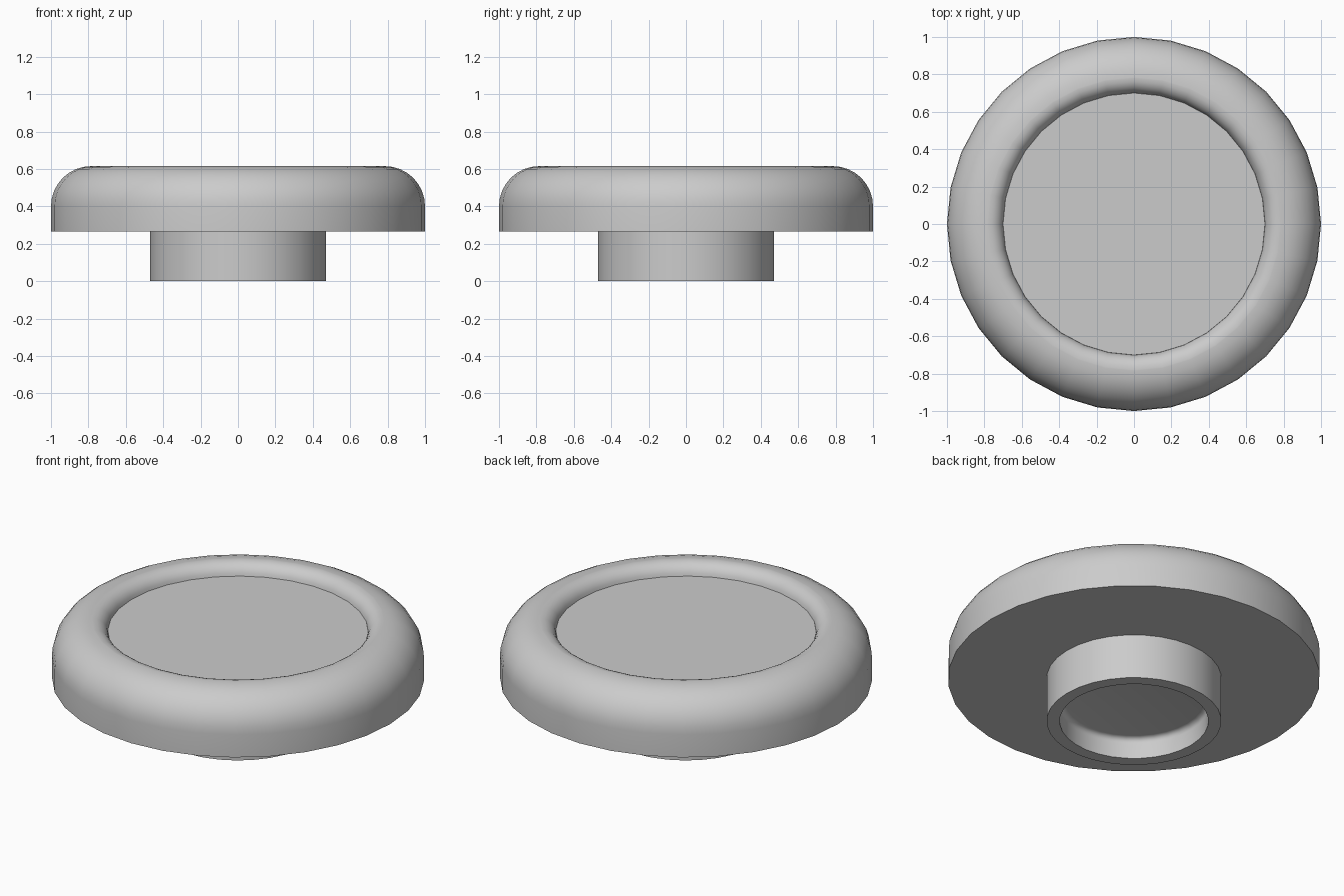
import bpy, bmesh
from math import sin, cos, pi, radians

cube = bpy.data.objects.get("Cube")
if cube:
    bpy.data.objects.remove(cube, do_unlink=True)

SIDES = 32

grey = bpy.data.materials.new("plain grey")
grey.use_nodes = True
colour = (0.6, 0.6, 0.6, 1)
grey.diffuse_color = colour
grey.node_tree.nodes["Principled BSDF"].inputs["Base Color"].default_value = colour


def arc(r, z, radius, start, end, steps):
    """Points of a circular arc in the (radius, height) plane, angles in degrees."""
    angles = [radians(start + (end - start) * i / steps) for i in range(steps + 1)]
    return [(r + radius * cos(a), z + radius * sin(a)) for a in angles]


def lathe(name, profile):
    """Turn a profile that starts and ends on the axis into a closed solid."""
    bm = bmesh.new()
    verts = [bm.verts.new((r, 0, z)) for r, z in profile]
    edges = [bm.edges.new(pair) for pair in zip(verts, verts[1:])]
    bmesh.ops.spin(bm, geom=verts + edges, cent=(0, 0, 0), axis=(0, 0, 1),
                   angle=2 * pi, steps=SIDES)
    bmesh.ops.remove_doubles(bm, verts=bm.verts, dist=0.0005)
    bmesh.ops.recalc_face_normals(bm, faces=bm.faces)
    mesh = bpy.data.meshes.new(name)
    bm.to_mesh(mesh)
    bm.free()
    mesh.materials.append(grey)
    obj = bpy.data.objects.new(name, mesh)
    bpy.context.collection.objects.link(obj)
    bpy.ops.object.select_all(action="DESELECT")
    obj.select_set(True)
    bpy.context.view_layer.objects.active = obj
    bpy.ops.object.shade_smooth_by_angle(angle=radians(35))
    return obj


# Wide cap: flat underside, rounded rim, recessed flat panel
lathe("cap", [(0, 0.265), (1, 0.265)]
      + arc(0.785, 0.4, 0.21 + 0.005, 0, 90, 8)
      + arc(0.78, 0.535, 0.08, 90, 172, 6)
      + [(0.7, 0.55 - 0.002), (0, 0.55 - 0.002)])

# Narrow stem with a shallow socket in its lower end
lathe("stem", [(0, 0.125)]
      + arc(0.37, 0.095, 0.03, 90, 0, 4)
      + [(0.4, 0), (0.47, 0), (0.47, 0.29), (0, 0.29)])
